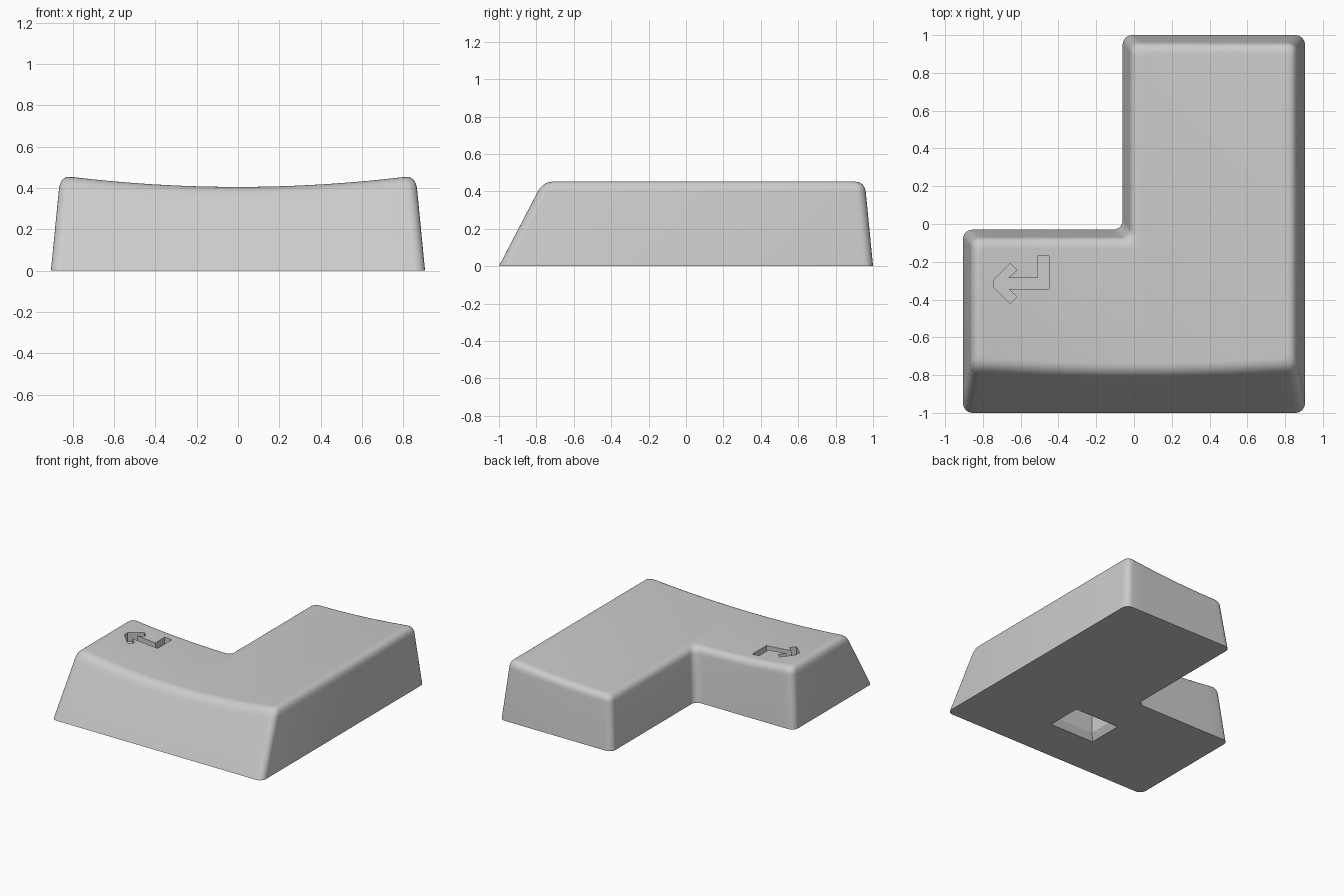
import bpy, bmesh, math
from mathutils import Vector

if "Cube" in bpy.data.objects:
    bpy.data.objects.remove(bpy.data.objects["Cube"])

grey = bpy.data.materials.new("light_grey")
grey.use_nodes = True
grey.diffuse_color = (0.6, 0.6, 0.6, 1)
grey.node_tree.nodes["Principled BSDF"].inputs["Base Color"].default_value = (0.6, 0.6, 0.6, 1)

HEIGHT = 0.405      # height at the middle of the dished top
DISH_RADIUS = 6.75
FILLET = 0.055
FRONT_SLOPE, SIDE_SLOPE = 0.52, 0.11


def add_object(name, bm):
    bmesh.ops.recalc_face_normals(bm, faces=bm.faces)
    mesh = bpy.data.meshes.new(name)
    bm.to_mesh(mesh)
    bm.free()
    obj = bpy.data.objects.new(name, mesh)
    mesh.materials.append(grey)
    bpy.context.collection.objects.link(obj)
    return obj


def loft(rings):
    """Closed solid through rings of equal point count."""
    bm = bmesh.new()
    loops = [[bm.verts.new(p) for p in ring] for ring in rings]
    n = len(loops[0])
    for a, b in zip(loops, loops[1:]):
        for i in range(n):
            j = (i + 1) % n
            bm.faces.new((a[i], a[j], b[j], b[i]))
    bm.faces.new(loops[0][::-1])
    bm.faces.new(loops[-1])
    return bm


def l_outline(side, front):
    """Corners of the L footprint, drawn in by the given distances."""
    left, right, notch = -0.905 + side, 0.905 - side, -0.06 + side
    near, far, step = -1 + front, 1 - side, -0.03 - side
    return [Vector(p) for p in ((left, near), (right, near), (right, far),
                                (notch, far), (notch, step), (left, step))]


def rounded(corners, z, radius, steps=6):
    ring = []
    for i, p in enumerate(corners):
        to_prev = (corners[i - 1] - p).normalized()
        to_next = (corners[(i + 1) % len(corners)] - p).normalized()
        centre = p + radius * (to_prev + to_next)
        for s in range(steps + 1):
            a = math.pi / 2 * s / steps
            q = centre - radius * (to_next * math.cos(a) + to_prev * math.sin(a))
            ring.append((q.x, q.y, z))
    return ring


# Cap body: tapered walls, then a rounded rim
rings = [rounded(l_outline(0, 0), 0, 0.05)]
for i in range(9):
    t = i / 8
    z = HEIGHT - FILLET * (1 - t) ** 2
    inward = FILLET * t * t
    rings.append(rounded(l_outline(SIDE_SLOPE * z + inward, FRONT_SLOPE * z + inward),
                         z, 0.05 - 0.01 * t))
bm = loft(rings)

# Slice across the width and bend the top into a shallow dish
SLICES = 28
for i in range(1, SLICES):
    x = -0.8 + 1.6 * i / SLICES + 0.0013
    bmesh.ops.bisect_plane(bm, geom=bm.verts[:] + bm.edges[:] + bm.faces[:],
                           plane_co=(x, 0, 0), plane_no=(1, 0, 0))
for v in bm.verts:
    sag = DISH_RADIUS - math.sqrt(DISH_RADIUS ** 2 - min(abs(v.co.x), 0.83) ** 2)
    lift = sag * v.co.z / HEIGHT
    v.co.z += lift
    if v.co.y < -0.7:
        v.co.y += lift * FRONT_SLOPE
body = add_object("key_cap", bm)

# Engraved bent arrow
arrow = [(-.51, -.17), (-.45, -.17), (-.45, -.343), (-.665, -.343), (-.62, -.385),
         (-.655, -.42), (-.74, -.335), (-.74, -.295), (-.655, -.21), (-.62, -.245),
         (-.665, -.285), (-.51, -.285)]
arrow_cutter = add_object("arrow_cutter", loft([[(x, y, z) for x, y in arrow] for z in (0.375, 0.6)]))


# Socket underneath with a chamfered mouth
def rectangle(w, d, z):
    return [(0.03 + sx * w, -0.515 + sy * d, z)
            for sx, sy in ((-1, -1), (1, -1), (1, 1), (-1, 1))]


socket_cutter = add_object("socket_cutter", loft([
    rectangle(0.193, 0.14, -0.05), rectangle(0.193, 0.14, 0),
    rectangle(0.163, 0.11, 0.05), rectangle(0.163, 0.11, 0.25)]))

bpy.context.view_layer.objects.active = body
body.select_set(True)
for cutter in (arrow_cutter, socket_cutter):
    cutter.hide_render = True
    mod = body.modifiers.new("cut", "BOOLEAN")
    mod.operation, mod.solver, mod.object = "DIFFERENCE", "EXACT", cutter
    bpy.ops.object.modifier_apply(modifier=mod.name)
    bpy.data.objects.remove(cutter)

bpy.ops.object.shade_smooth_by_angle(angle=math.radians(30))
